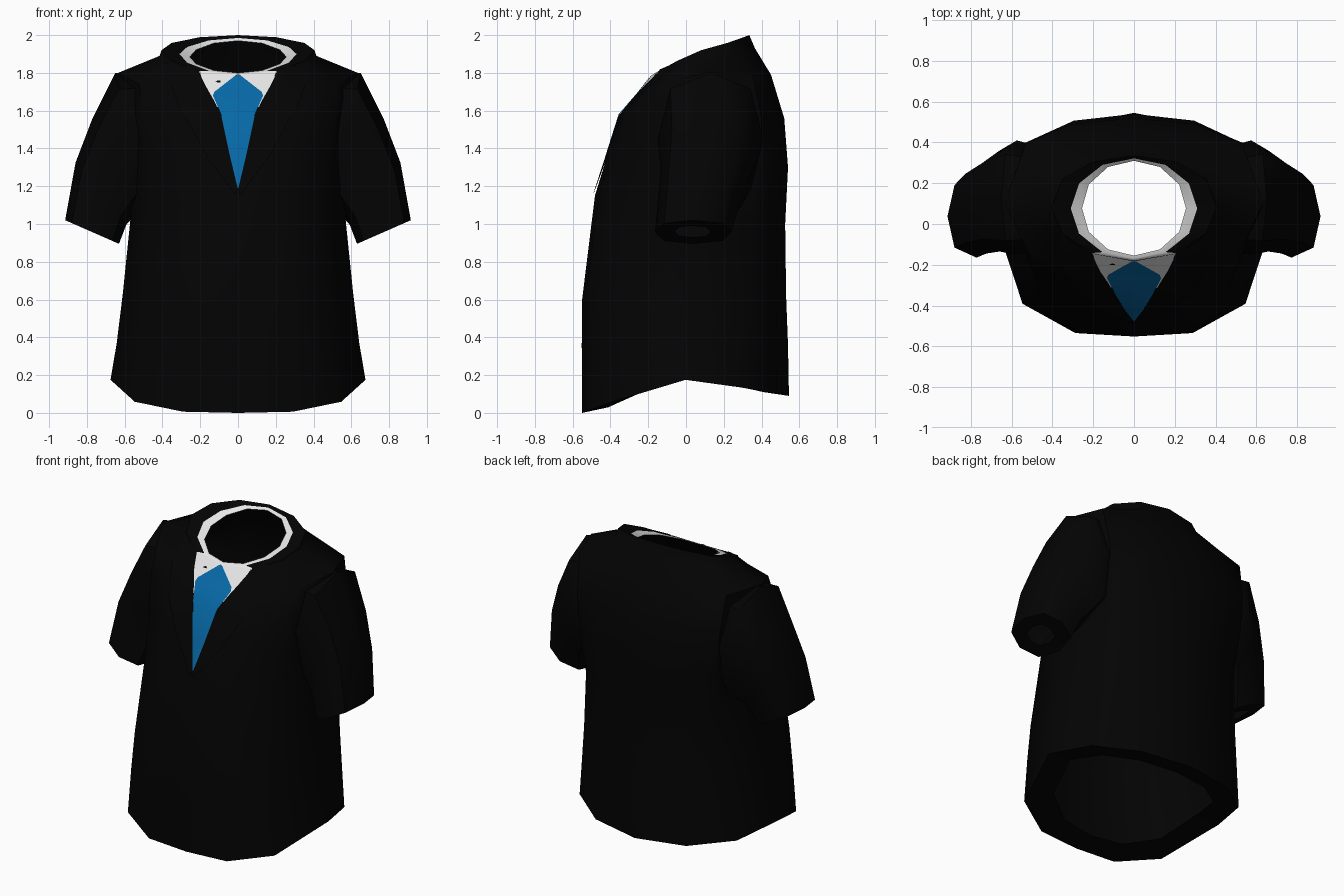
import bpy, bmesh, math
from mathutils import Vector
from mathutils.bvhtree import BVHTree

if "Cube" in bpy.data.objects:
    bpy.data.objects.remove(bpy.data.objects["Cube"])


def material(name, rgb):
    m = bpy.data.materials.new(name)
    m.diffuse_color = (*rgb, 1)
    m.use_nodes = True
    m.node_tree.nodes["Principled BSDF"].inputs["Base Color"].default_value = m.diffuse_color
    return m


BLACK = material("black_cloth", (0.001, 0.001, 0.001))
WHITE = material("white_cloth", (0.8, 0.8, 0.8))
BLUE = material("blue_silk", (0.002, 0.14, 0.38))


def shade(me):
    for p in me.polygons:
        p.use_smooth = True
    me.set_sharp_from_angle(angle=math.radians(50))


def finish(bm, name, mats):
    me = bpy.data.meshes.new(name)
    bm.to_mesh(me)
    for m in mats:
        me.materials.append(m)
    shade(me)
    ob = bpy.data.objects.new(name, me)
    bpy.context.collection.objects.link(ob)
    return ob


def loft(rings, white_rule=lambda band, c: False):
    """Skin a list of point rings into a closed solid."""
    bm = bmesh.new()
    vs = [[bm.verts.new(p) for p in r] for r in rings]
    n = len(vs[0])
    for i, (a, b) in enumerate(zip(vs, vs[1:])):
        for j in range(n):
            k = (j + 1) % n
            f = bm.faces.new((a[j], a[k], b[k], b[j]))
            f.material_index = int(white_rule(i, f.calc_center_median()))
    bm.faces.new(vs[0])
    bm.faces.new(vs[-1])
    bmesh.ops.recalc_face_normals(bm, faces=bm.faces)
    return bm


ROUND = [(0, 1), (.5, .87), (.87, .5)]
BOXY_FRONT = [(0, 1), (.43, .97), (.81, .71)]
BOXY_BACK = [(0, 1), (.5, .93), (.86, .72)]


def body_ring(w, yf, yb, zf, zs, zb, front, back):
    """12-point oval; front / back blend each half from round to boxy."""
    def blend(box, t):
        return [Vector(a).lerp(Vector(b), t) for a, b in zip(ROUND, box)]
    f, b = blend(BOXY_FRONT, front), blend(BOXY_BACK, back)
    half = [(u, -v) for u, v in f] + [(1, 0)] + [(u, v) for u, v in reversed(b)]
    loop = half + [(-u, v) for u, v in reversed(half[1:-1])]
    pts = []
    for u, v in loop:
        y = (yf + yb) / 2 + v * (yb - yf) / 2
        z = zs + ((zb if v > 0 else zf) - zs) * abs(v) ** 1.2
        pts.append((w * u, y, z))
    return pts


# Jacket body: hem fold, outside wall, collar, neckband
BODY = [
    (.51, -.41, .41, .03, .19, .11, .6, .2),
    (.675, -.55, .545, 0, .175, .09, 1, .2),
    (.642, -.552, .54, .36, .37, .36, 1, .4),
    (.61, -.55, .53, .6, .63, .62, 1, .6),
    (.57, -.482, .525, 1.15, 1.02, 1.0, .9, .8),
    (.59, -.405, .54, 1.4, 1.3, 1.3, .9, 1),
    (.62, -.348, .52, 1.58, 1.58, 1.56, .9, 1),
    (.635, -.245, .45, 1.70, 1.80, 1.79, .8, 1),
    (.415, -.18, .365, 1.785, 1.89, 1.93, 0, .2),
    (.405, -.175, .335, 1.79, 1.92, 2.0, 0, .2),
    (.31, -.17, .322, 1.795, 1.90, 1.985, 0, 0),
    (.255, -.155, .31, 1.80, 1.885, 1.97, 0, 0),
]


def white_rule(band, c):
    return band == 10 or (band in (8, 9) and c.y < 0 and abs(c.x) < .13)


body_rings = [body_ring(*r) for r in BODY]
torso = loft(body_rings, white_rule)
tree = BVHTree.FromBMesh(torso)
jacket = finish(torso, "jacket", [BLACK, WHITE])

# Sleeves: rings given by outer and inner edge (x, z) and front / back y
SLEEVE = [
    (.45, 1.79, .40, 1.20, -.13, .37),
    (.65, 1.80, .50, 1.10, -.15, .41),
    (.77, 1.56, .55, 1.04, -.135, .36),
    (.86, 1.325, .59, 1.0, -.145, .30),
    (.915, 1.02, .63, .895, -.165, .24),
    (.84, .99, .705, .93, -.06, .13),
]


def sleeve_ring(side, xo, zo, xi, zi, yf, yb, n=8):
    pts = []
    for i in range(n):
        c, s = [math.copysign(abs(v) ** .8, v) for v in
                (math.cos(2 * math.pi * i / n), math.sin(2 * math.pi * i / n))]
        t = (1 + c) / 2
        pts.append((side * (xi + (xo - xi) * t), (yf + yb) / 2 + s * (yb - yf) / 2, zi + (zo - zi) * t))
    return pts


openings = [body_rings[0], body_rings[-1]]
helpers = []
for side, label in ((1, "right"), (-1, "left")):
    rings = [sleeve_ring(side, *r) for r in SLEEVE]
    openings.append(rings[-1])
    sleeve = finish(loft(rings), label + "_sleeve", [BLACK])
    mod = jacket.modifiers.new(label, "BOOLEAN")
    mod.operation, mod.solver, mod.object = "UNION", "EXACT", sleeve
    helpers.append(sleeve)

# Join sleeves to the body, then cut open the hem, neck and cuffs
bpy.context.view_layer.update()
merged = bpy.data.meshes.new_from_object(jacket.evaluated_get(bpy.context.evaluated_depsgraph_get()))
jacket.modifiers.clear()
jacket.data = merged
for h in helpers:
    bpy.data.objects.remove(h)
bm = bmesh.new()
bm.from_mesh(merged)
caps = [f for f in bm.faces if any(
    all(any((v.co - Vector(p)).length < 1e-3 for p in ring) for v in f.verts) for ring in openings)]
bmesh.ops.delete(bm, geom=caps, context="FACES")
bm.to_mesh(merged)
shade(merged)


def plate(name, rows, offset, mat):
    """Cloth strip laid on the jacket front; rows are lists of (x, z)."""
    bm = bmesh.new()
    grid = []
    for row in rows:
        line = []
        for x, z in row:
            hit = tree.ray_cast(Vector((x, -2, z)), Vector((0, 1, 0)))[0]
            line.append(bm.verts.new((x, (hit.y if hit else -.16) - offset, z)))
        grid.append(line)
    for a, b in zip(grid, grid[1:]):
        for j in range(len(a) - 1):
            f = bm.faces.new((a[j], a[j + 1], b[j + 1], b[j]))
            f.normal_update()
            if f.normal.y > 0:
                f.normal_flip()
    finish(bm, name, [mat])


def mirrored(rows):
    return [[(-w, z), (0, zc), (w, z)] for w, z, zc in rows]


# Shirt front and tie
plate("shirt_front", mirrored([(.205, 1.81, 1.787), (.165, 1.70, 1.70), (.115, 1.62, 1.62)]), .005, WHITE)
plate("tie", mirrored([(.012, 1.788, 1.793), (.125, 1.70, 1.70), (.133, 1.68, 1.68), (.09, 1.58, 1.58),
                       (.047, 1.37, 1.40), (.003, 1.19, 1.185)]), .009, BLUE)

# Lapels
INNER = [(.215, 1.82), (.165, 1.72), (.125, 1.65), (.088, 1.57), (.045, 1.37), (.002, 1.19)]
OUTER = [(.385, 1.855), (.35, 1.72), (.32, 1.64), (.27, 1.55), (.16, 1.35), (.01, 1.15)]
for side, label in ((1, "right"), (-1, "left")):
    rows = [[(side * (a[0] + (b[0] - a[0]) * t), a[1] + (b[1] - a[1]) * t) for t in (0, .5, 1)]
            for a, b in zip(INNER, OUTER)]
    plate(label + "_lapel", rows, .012, BLACK)
